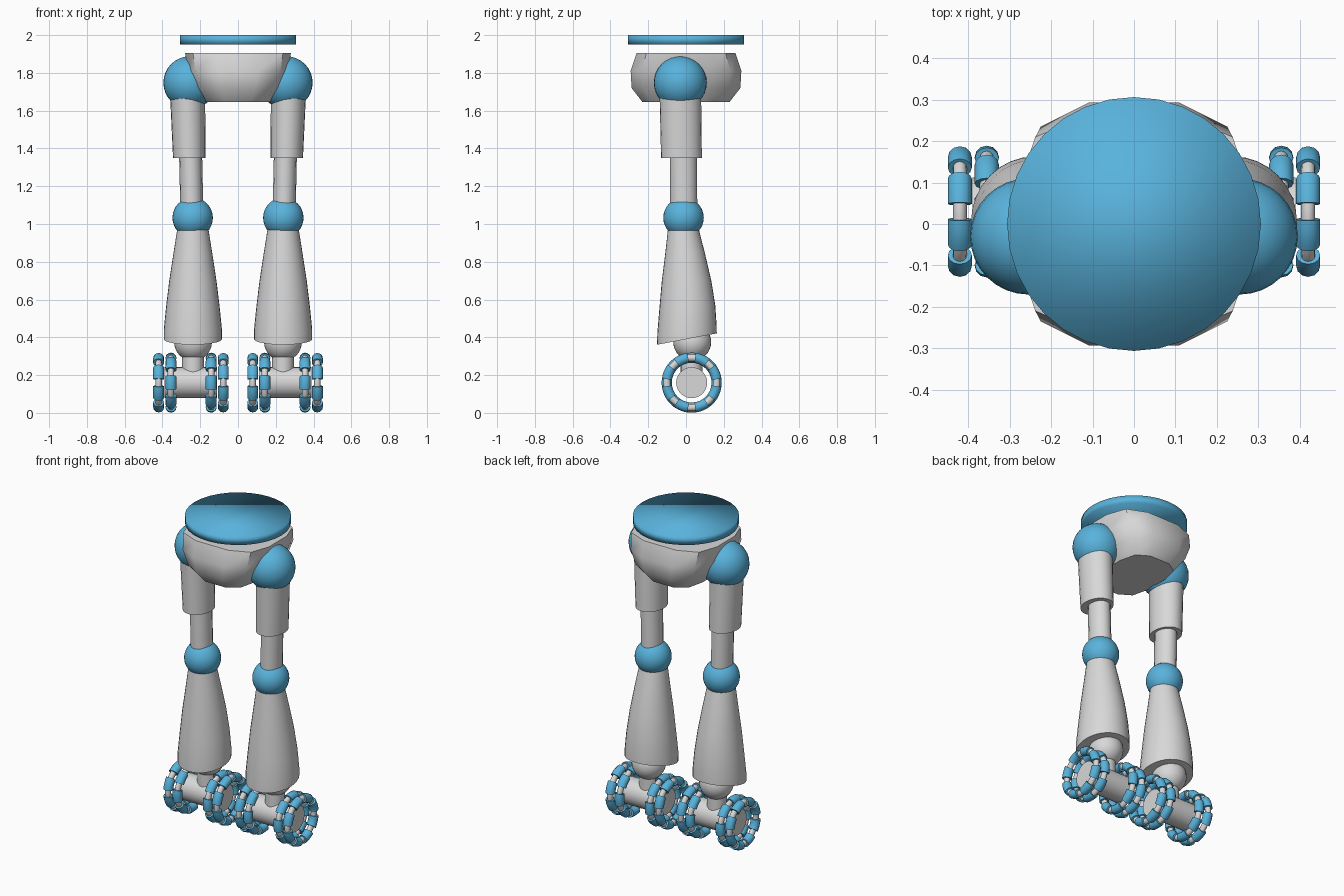
import bpy, bmesh, math
from mathutils import Vector

if "Cube" in bpy.data.objects:
    bpy.data.objects.remove(bpy.data.objects["Cube"])


def material(name, rgb):
    m = bpy.data.materials.new(name)
    m.diffuse_color = (*rgb, 1)
    m.use_nodes = True
    m.node_tree.nodes["Principled BSDF"].inputs["Base Color"].default_value = m.diffuse_color
    return m


GREY = material("light_grey", (0.69, 0.69, 0.69))
BLUE = material("sky_blue", (0.10, 0.45, 0.72))


def finish(bm, name, mat, angle=40):
    bmesh.ops.recalc_face_normals(bm, faces=bm.faces[:])
    me = bpy.data.meshes.new(name)
    bm.to_mesh(me)
    bm.free()
    me.materials.append(mat)
    for p in me.polygons:
        p.use_smooth = True
    if angle:
        me.set_sharp_from_angle(angle=math.radians(angle))
    ob = bpy.data.objects.new(name, me)
    bpy.context.collection.objects.link(ob)
    return ob


def loft(bm, rings):
    """Skin a stack of closed rings and cap both ends."""
    rows = [[bm.verts.new(p) for p in r] for r in rings]
    n = len(rows[0])
    for a, b in zip(rows, rows[1:]):
        for i in range(n):
            bm.faces.new((a[i], a[(i + 1) % n], b[(i + 1) % n], b[i]))
    bm.faces.new(rows[0])
    bm.faces.new(rows[-1])


def ellipse(cx, cy, z, rx, ry, n=24, tilt=0.0):
    pts = []
    for i in range(n):
        a = math.tau * i / n
        y = cy + ry * math.sin(a)
        pts.append((cx + rx * math.cos(a), y, z + tilt * y))
    return pts


def column(name, mat, rings, angle=40):
    bm = bmesh.new()
    loft(bm, [ellipse(*r) for r in rings])
    return finish(bm, name, mat, angle)


def ball(name, mat, centre, r):
    bm = bmesh.new()
    bmesh.ops.create_uvsphere(bm, u_segments=32, v_segments=16, radius=r)
    bmesh.ops.translate(bm, vec=Vector(centre), verts=bm.verts[:])
    return finish(bm, name, mat)


WY, WZ, WR = 0.03, 0.16, 0.132   # wheel centre and ring radius


def arc_tube(bm, x, a0, a1, rx, rr, steps=5, n=12):
    """A capped piece of ring around the wheel axis."""
    rings = []
    for k in range(steps + 1):
        a = a0 + (a1 - a0) * k / steps
        ring = []
        for i in range(n):
            t = math.tau * i / n
            rad = WR + rr * math.cos(t)
            ring.append((x + rx * math.sin(t), WY + rad * math.sin(a), WZ + rad * math.cos(a)))
        rings.append(ring)
    loft(bm, rings)


def wheel_ring(name, x, offset):
    # blue rollers and the thinner grey cores between them
    half = math.radians(14.5)
    rollers, cores = bmesh.new(), bmesh.new()
    for k in range(8):
        a = math.radians(45 * k + offset)
        arc_tube(rollers, x, a - half, a + half, 0.029, 0.027)
        arc_tube(cores, x, a + half - 0.02, a + math.radians(45) - half + 0.02, 0.017, 0.019, 3)
    finish(rollers, name + "_rollers", BLUE)
    finish(cores, name + "_cores", GREY)


# waist disc, smooth all over
column("waist_disc", BLUE, [(0, 0, 1.95, 0.306, 0.306, 32), (0, 0, 2.0, 0.306, 0.306, 32)], None)

# pelvis: twelve-sided bowl
quad = [(1.0, 0.34), (0.85, 0.80), (0.41, 1.0)]
outline = quad + [(-x, y) for x, y in reversed(quad)]
outline += [(-x, -y) for x, y in outline]
bm = bmesh.new()
loft(bm, [[(x * sx, y * sy, z) for x, y in outline] for z, sx, sy in
          [(1.645, 0.17, 0.23), (1.72, 0.225, 0.288), (1.81, 0.265, 0.293), (1.905, 0.28, 0.262)]])
finish(bm, "pelvis", GREY, 50)

# legs
for side, s in (("left", 1), ("right", -1)):
    ball(side + "_hip_joint", BLUE, (s * 0.255, -0.03, 1.748), 0.14)
    column(side + "_thigh", GREY, [(s * 0.258, -0.024, 1.35, 0.086, 0.108),
                                   (s * 0.267, -0.03, 1.69, 0.093, 0.11)])
    column(side + "_thigh_rod", GREY, [(s * 0.244, -0.012, 1.05, 0.061, 0.072, 16),
                                       (s * 0.252, -0.014, 1.42, 0.061, 0.072, 16)])
    ball(side + "_knee_joint", BLUE, (s * 0.24, -0.013, 1.033), 0.107)
    column(side + "_shin", GREY, [
        (s * 0.239, 0.005, 0.39, 0.154, 0.158, 32, 0.19),
        (s * 0.239, 0.005, 0.44, 0.154, 0.157, 32, 0.14),
        (s * 0.239, 0.007, 0.56, 0.142, 0.148, 32, 0.06),
        (s * 0.239, 0.003, 0.70, 0.125, 0.131, 32),
        (s * 0.239, -0.005, 0.85, 0.102, 0.104, 32),
        (s * 0.239, -0.014, 0.97, 0.083, 0.082, 32)])
    ball(side + "_ankle_joint", GREY, (s * 0.238, 0.033, 0.375), 0.1)
    column(side + "_ankle_post", GREY, [(s * 0.238, WY, 0.16, 0.058, 0.058),
                                        (s * 0.238, WY, 0.36, 0.058, 0.058)])
    # axle barrel along x
    bm = bmesh.new()
    loft(bm, [[(s * x, WY + 0.082 * math.cos(math.tau * i / 28), WZ + 0.082 * math.sin(math.tau * i / 28))
               for i in range(28)] for x in (0.11, 0.39)])
    finish(bm, side + "_axle", GREY)
    # two double rings of staggered rollers
    for label, x, off in (("outer_a", 0.42, 22.5), ("outer_b", 0.355, 0),
                          ("inner_b", 0.142, 0), ("inner_a", 0.078, 22.5)):
        wheel_ring(side + "_wheel_" + label, s * x, off)
